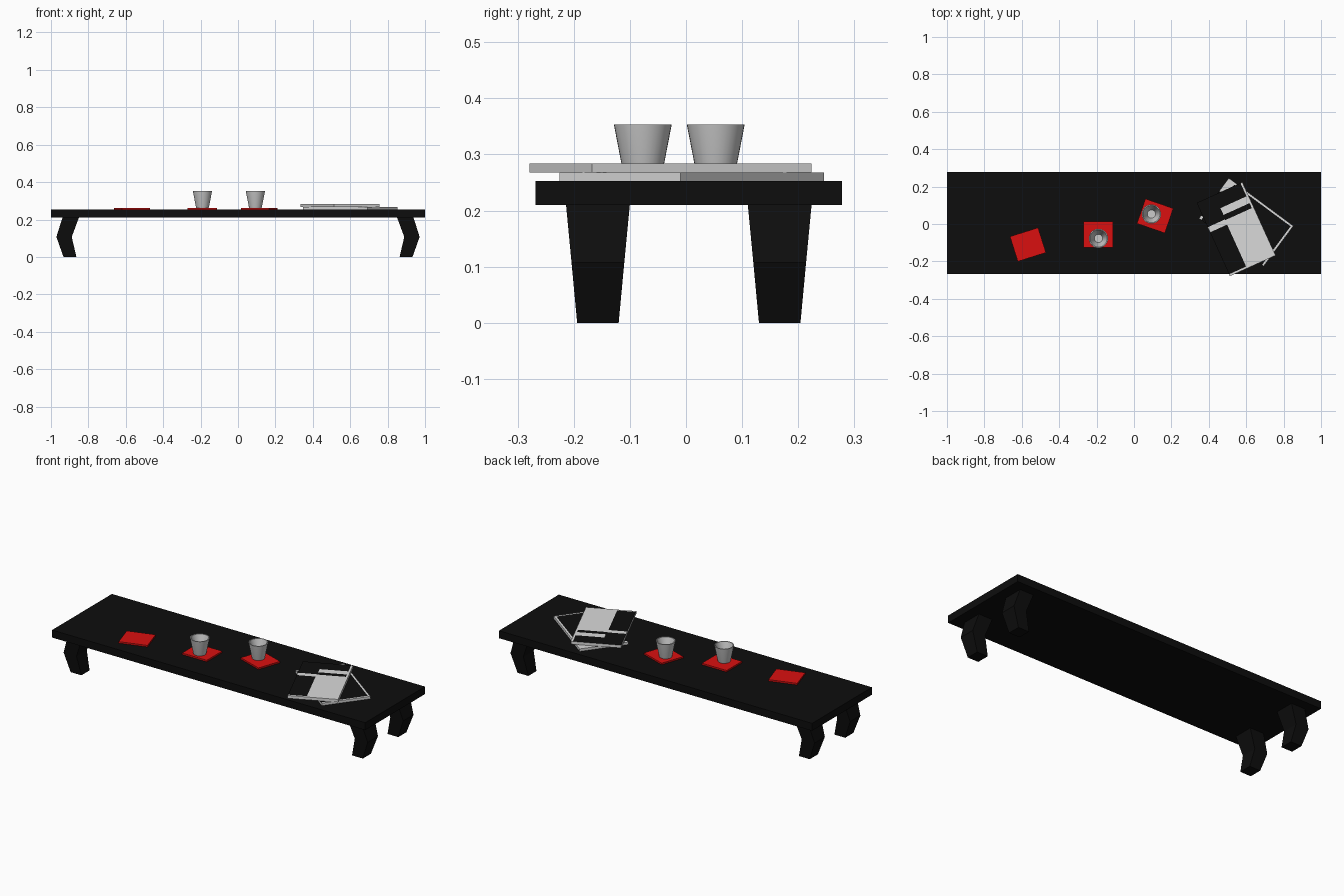
import bpy, bmesh
from math import radians
from mathutils import Matrix, Vector

cube = bpy.data.objects.get("Cube")
if cube:
    bpy.data.objects.remove(cube, do_unlink=True)


def material(name, rgb):
    m = bpy.data.materials.new(name)
    m.use_nodes = True
    col = (*rgb, 1)
    m.diffuse_color = col
    m.node_tree.nodes["Principled BSDF"].inputs["Base Color"].default_value = col
    return m


black = material("black lacquer", (0.004, 0.004, 0.004))
red = material("red napkin", (0.7, 0.005, 0.005))
white = material("paper white", (0.7, 0.7, 0.7))
grey = material("cup grey", (0.6, 0.6, 0.6))


def finish(bm, name, mats, loc=(0, 0, 0), angle=0):
    bmesh.ops.recalc_face_normals(bm, faces=bm.faces)
    mesh = bpy.data.meshes.new(name)
    bm.to_mesh(mesh)
    bm.free()
    for m in mats:
        mesh.materials.append(m)
    ob = bpy.data.objects.new(name, mesh)
    ob.location = loc
    ob.rotation_euler.z = radians(angle)
    bpy.context.collection.objects.link(ob)
    return ob


def box_mesh(size):
    # box resting on its local z = 0
    bm = bmesh.new()
    bmesh.ops.create_cube(bm, size=1, matrix=Matrix.Translation((0, 0, size[2] / 2))
                          @ Matrix.Diagonal((*size, 1)))
    return bm


# Table top
TOP = 0.253
MID_Y = 0.005
finish(box_mesh((2, 0.546, 0.043)), "table_top", [black], (0, MID_Y, 0.21))

# Bent, tapering legs: (z, inner x, outer x, half depth)
leg_sections = [(0, 0.864, 0.933, 0.037), (0.107, 0.889, 0.971, 0.047), (0.212, 0.85, 0.938, 0.057)]


def leg(name, sx, sy):
    bm = bmesh.new()
    rings = []
    for z, x0, x1, d in leg_sections:
        corners = [(x0, -d), (x1, -d), (x1, d), (x0, d)]
        rings.append([bm.verts.new((sx * x, MID_Y + sy * 0.162 + y, z)) for x, y in corners])
    for a, b in zip(rings, rings[1:]):
        for i in range(4):
            j = (i + 1) % 4
            bm.faces.new((a[i], a[j], b[j], b[i]))
    bm.faces.new(rings[0])
    bm.faces.new(rings[-1])
    finish(bm, name, [black])


for sx, side in ((1, "left"), (-1, "right")):
    for sy, end in ((-1, "front"), (1, "back")):
        leg(f"{end}_{side}_leg", sx, sy)

# Red napkins
for i, (x, y, turn) in enumerate([(-0.567, -0.11, 17.5), (-0.19, -0.056, 0), (0.113, 0.043, -19)]):
    finish(box_mesh((0.158, 0.14, 0.009)), f"napkin_{i + 1}", [red], (x, y, TOP), turn)

# Hollow cups, spun from a profile
cup_profile = [(0, 0), (0.033, 0), (0.035, 0.006), (0.0515, 0.091), (0.046, 0.091), (0.022, 0.012), (0, 0.012)]


def cup(name, x, y):
    bm = bmesh.new()
    verts = [bm.verts.new((r, 0, z)) for r, z in cup_profile]
    edges = [bm.edges.new(p) for p in zip(verts, verts[1:])]
    bmesh.ops.spin(bm, geom=verts + edges, axis=(0, 0, 1), cent=(0, 0, 0),
                   angle=radians(360), steps=32)
    bmesh.ops.remove_doubles(bm, verts=bm.verts, dist=0.0001)
    ob = finish(bm, name, [grey], (x, y, TOP + 0.009))
    bpy.ops.object.select_all(action="DESELECT")
    bpy.context.view_layer.objects.active = ob
    ob.select_set(True)
    bpy.ops.object.shade_smooth_by_angle(angle=radians(35))


cup("cup_right", -0.19, -0.077)
cup("cup_left", 0.093, 0.053)

# Magazines: white paper blocks, black cover cut into white panels (u0, u1, v0, v1)
W, L = 0.268, 0.43
EDGE = 0.011
borders = [(-W / 2, W / 2, -L / 2, EDGE - L / 2), (W / 2 - EDGE, W / 2, -L / 2, L / 2)]
picture = [(-0.034, W / 2, -L / 2, 0.068), (-W / 2, -0.034, 0.042, 0.072), (-0.03, W / 2, 0.097, 0.137)]
corner_marks = [(0.048, W / 2, 0.17, L / 2), (-W / 2, -0.115, 0.2, L / 2)]


def magazine(name, loc, thick, angle, panels):
    bm = box_mesh((W, L, thick))
    for u0, u1, v0, v1 in panels:
        cuts = [((u, 0, 0), (1, 0, 0)) for u in (u0, u1)] + [((0, v, 0), (0, 1, 0)) for v in (v0, v1)]
        for co, no in cuts:
            # skip cuts that lie on the outer edge
            if abs(co[0]) < W / 2 - 0.001 and abs(co[1]) < L / 2 - 0.001:
                bmesh.ops.bisect_plane(bm, geom=bm.verts[:] + bm.edges[:] + bm.faces[:],
                                       plane_co=co, plane_no=no, dist=0.00001)
    bm.normal_update()
    for f in bm.faces:
        c = f.calc_center_median()
        inside = any(a < c.x < b and d < c.y < e for a, b, d, e in panels)
        f.material_index = 1 if abs(f.normal.z) > 0.5 and not inside else 0
    finish(bm, name, [white, black], loc, angle)


magazine("lower_magazine", (0.6, 0.01, TOP), 0.0145, 53.5, borders + corner_marks)
magazine("upper_magazine", (0.546, -0.0275, TOP + 0.0145), 0.0165, 24.4, borders + picture)
